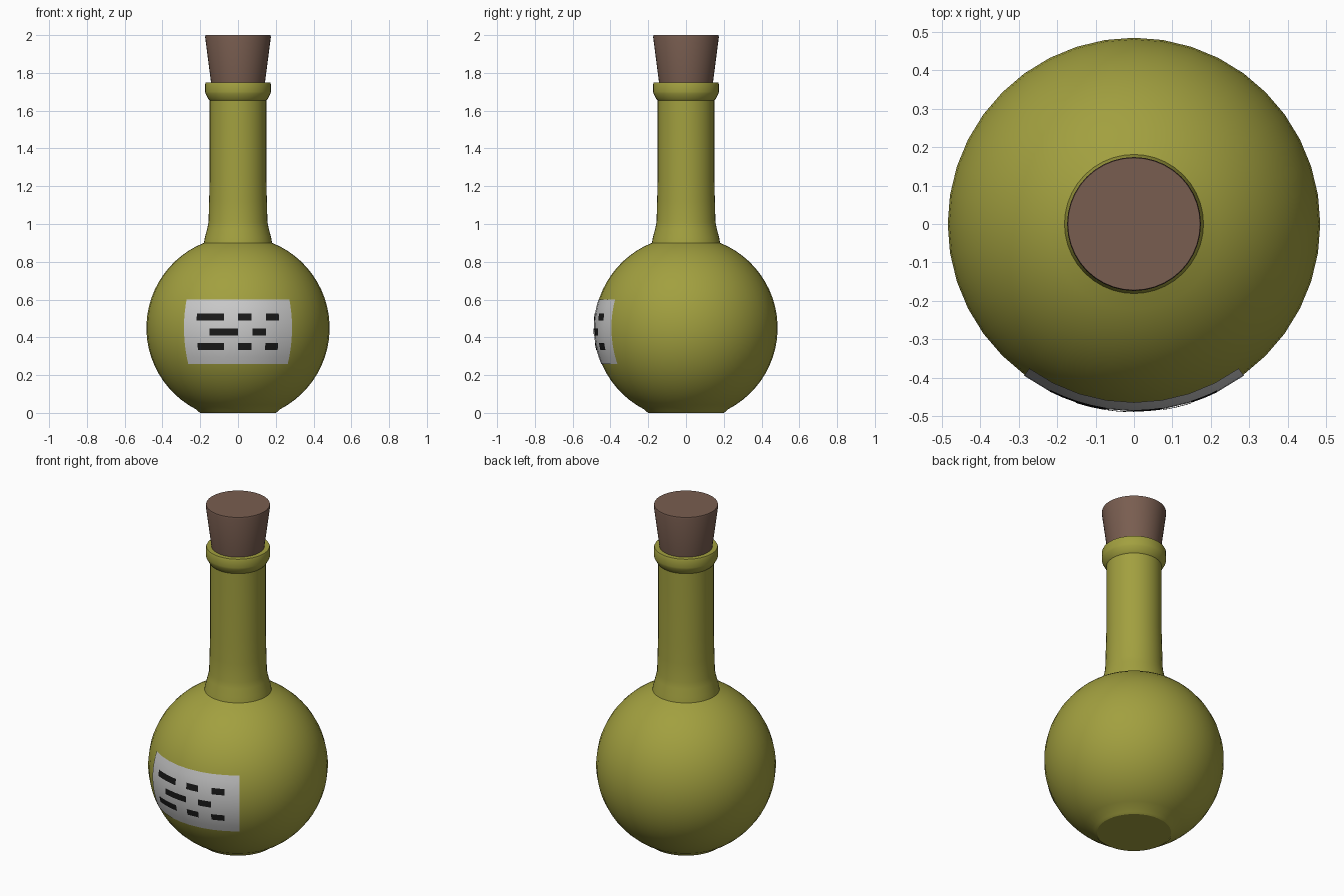
import bpy
from math import sin, cos, asin, sqrt, radians, pi

if "Cube" in bpy.data.objects:
    bpy.data.objects.remove(bpy.data.objects["Cube"])

SEGS = 40
CZ, R = 0.45, 0.485   # centre height and radius of the round body


def material(name, rgb):
    m = bpy.data.materials.new(name)
    m.diffuse_color = (*rgb, 1)
    m.use_nodes = True
    m.node_tree.nodes["Principled BSDF"].inputs["Base Color"].default_value = m.diffuse_color
    return m


def add_mesh(name, verts, faces, mat, angle=30):
    me = bpy.data.meshes.new(name)
    me.from_pydata(verts, [], faces)
    me.materials.append(mat)
    ob = bpy.data.objects.new(name, me)
    bpy.context.collection.objects.link(ob)
    bpy.ops.object.select_all(action='DESELECT')
    ob.select_set(True)
    bpy.context.view_layer.objects.active = ob
    bpy.ops.object.shade_smooth_by_angle(angle=radians(angle))
    return ob


def lathe(name, profile, mat):
    """Revolve (radius, z) points, listed bottom to top, and cap both ends."""
    n = SEGS
    verts = [(r * sin(2 * pi * i / n), -r * cos(2 * pi * i / n), z)
             for r, z in profile for i in range(n)]
    faces = [(k * n + i, k * n + (i + 1) % n, (k + 1) * n + (i + 1) % n, (k + 1) * n + i)
             for k in range(len(profile) - 1) for i in range(n)]
    last = (len(profile) - 1) * n
    faces += [tuple(reversed(range(n))), tuple(range(last, last + n))]
    return add_mesh(name, verts, faces, mat)


def patch(name, x0, x1, z0, z1, radius, cols, rows, mat):
    """Curved sheet hugging the front of the round body."""
    a0, a1 = asin(x0 / radius), asin(x1 / radius)
    verts = []
    for j in range(rows + 1):
        z = z0 + (z1 - z0) * j / rows
        r = sqrt(radius ** 2 - (z - CZ) ** 2)
        for i in range(cols + 1):
            a = a0 + (a1 - a0) * i / cols
            verts.append((r * sin(a), -r * cos(a), z))
    w = cols + 1
    faces = [(j * w + i, j * w + i + 1, (j + 1) * w + i + 1, (j + 1) * w + i)
             for j in range(rows) for i in range(cols)]
    return add_mesh(name, verts, faces, mat)


glass = material("olive_glass", (0.36, 0.35, 0.05))
cork_mat = material("cork_brown", (0.19, 0.11, 0.08))
paper = material("label_paper", (0.7, 0.7, 0.7))
ink = material("label_ink", (0.01, 0.01, 0.01))

# Bottle: flat base, round body, flared neck, lip and shallow mouth
t0, t1, steps = asin((0.02 - CZ) / R), asin((0.9 - CZ) / R), 24
body = [(R * cos(t), CZ + R * sin(t))
        for t in (t0 + (t1 - t0) * k / steps for k in range(steps + 1))]
base = [(0.2, 0.0), (0.212, 0.008)]
neck = [(0.175, 0.93), (0.163, 0.975), (0.156, 1.01), (0.153, 1.12), (0.15, 1.24), (0.15, 1.655)]
lip = [(0.157, 1.662), (0.172, 1.69), (0.174, 1.70), (0.174, 1.74), (0.17, 1.75),
       (0.142, 1.75), (0.138, 1.68)]
lathe("bottle", base + body + neck + lip, glass)

# Tapered cork
lathe("cork", [(0.135, 1.69), (0.143, 1.75), (0.174, 1.99), (0.172, 2.0)], cork_mat)

# Label and its rows of plain bars
patch("label", -0.286, 0.286, 0.26, 0.6, 0.4875, 8, 10, paper)
rows = [(0.49, [(-0.22, -0.075), (0.0, 0.073), (0.15, 0.218)]),
        (0.41, [(-0.152, 0.0), (0.076, 0.148)]),
        (0.333, [(-0.218, -0.075), (0.0, 0.073), (0.147, 0.216)])]
for z, bars in rows:
    for x0, x1 in bars:
        patch("label_bar", x0, x1, z, z + 0.036, 0.4895, 4, 2, ink)
